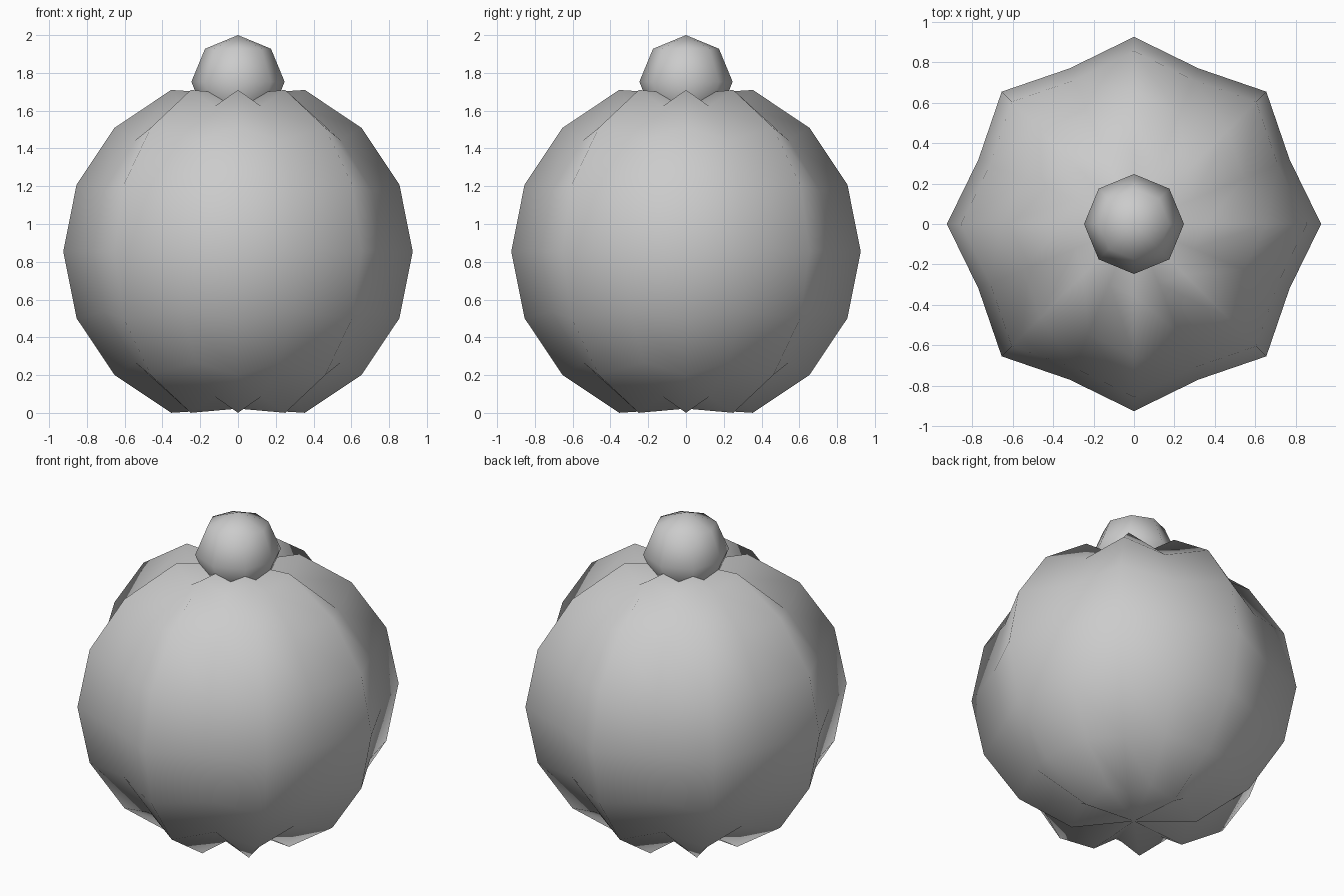
import bpy, bmesh, math

if "Cube" in bpy.data.objects:
    bpy.data.objects.remove(bpy.data.objects["Cube"])


def ball(name, segments, rings, radius, z, shape=None):
    bm = bmesh.new()
    bmesh.ops.create_uvsphere(bm, u_segments=segments, v_segments=rings, radius=radius)
    if shape:
        for v in bm.verts:
            v.co *= shape(v.co)
    mesh = bpy.data.meshes.new(name)
    bm.to_mesh(mesh)
    bm.free()
    mesh.shade_smooth()
    obj = bpy.data.objects.new(name, mesh)
    obj.location.z = z
    bpy.context.collection.objects.link(obj)
    return obj


def ribbed(co):
    # every second meridian and both poles sink inward, leaving eight ridges
    if math.hypot(co.x, co.y) < 0.01:
        return 0.9
    step = round(math.atan2(co.y, co.x) / (math.pi / 8))
    return 0.9 if step % 2 else 1.0


# Ribbed round body
ball("ribbed_body", 16, 8, 0.925, 0.855, ribbed)

# Small knob on top
ball("top_knob", 8, 4, 0.247, 1.753)
